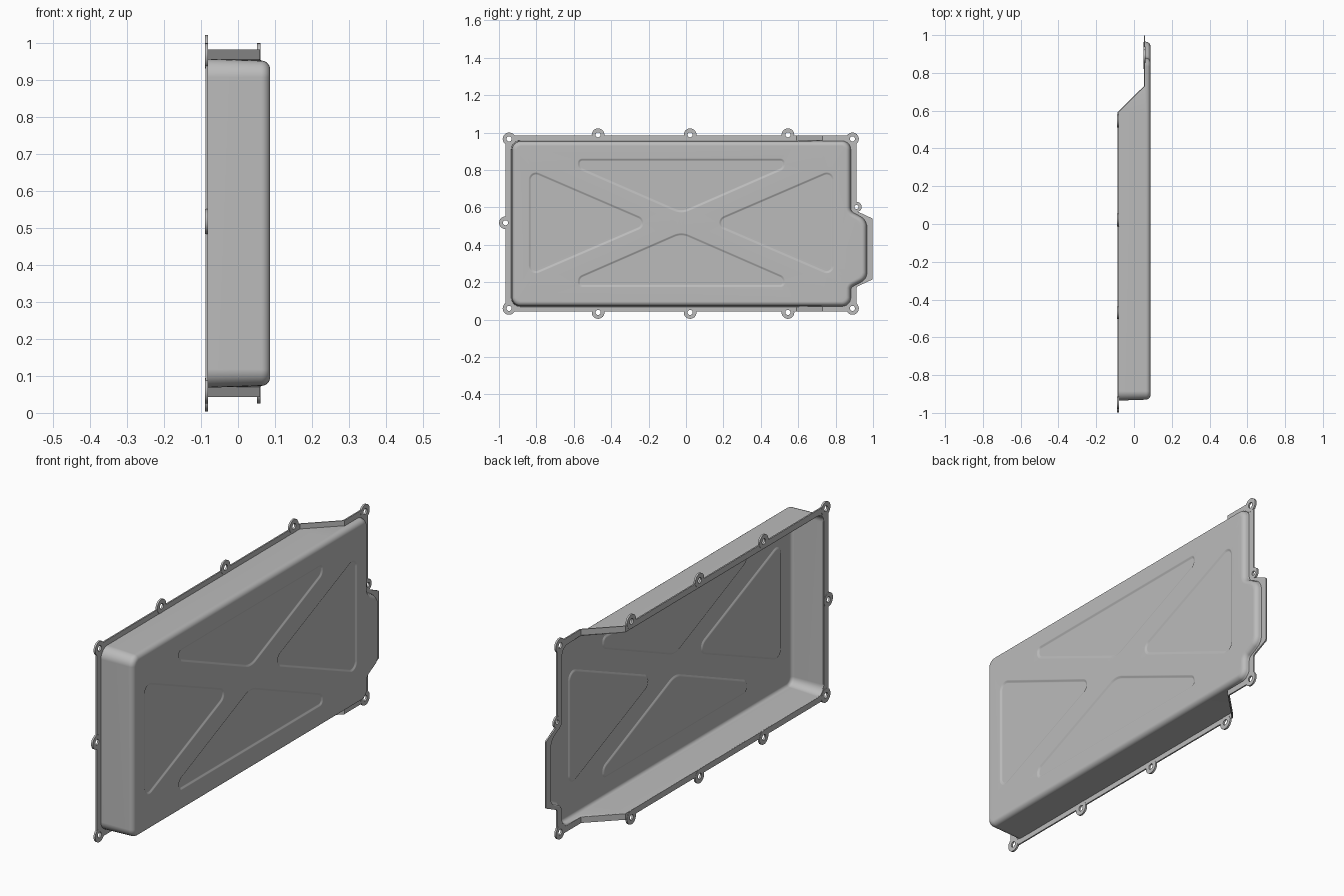
import bpy, bmesh, math
from mathutils import Vector, Matrix

if "Cube" in bpy.data.objects:
    bpy.data.objects.remove(bpy.data.objects["Cube"], do_unlink=True)

metal = bpy.data.materials.new("grey_metal")
metal.use_nodes = True
metal.diffuse_color = (0.5, 0.5, 0.5, 1)
metal.node_tree.nodes["Principled BSDF"].inputs["Base Color"].default_value = (0.5, 0.5, 0.5, 1)

RAMP_START, RAMP_END = 0.59, 0.73
LOW, HIGH = -0.085, 0.056
FACE = 0.087
MID_Y, MID_Z = -0.025, 0.5175


def rim_x(y):
    """Depth of the mounting rim: low, then a ramp, then high."""
    t = min(1, max(0, (y - RAMP_START) / (RAMP_END - RAMP_START)))
    return LOW + (HIGH - LOW) * t


def rounded(corners, inset=0.0, seg=6):
    """Counter-clockwise outline in (y, z) with rounded corners, moved inward by inset."""
    pts, n = [], len(corners)
    for i, (y, z, r) in enumerate(corners):
        p = Vector((y, z))
        d1 = (p - Vector(corners[i - 1][:2])).normalized()
        d2 = (Vector(corners[(i + 1) % n][:2]) - p).normalized()
        n1, n2 = Vector((-d1.y, d1.x)), Vector((-d2.y, d2.x))
        p = p + (n1 + n2) * (inset / (1 + n1.dot(n2)))
        if r == 0:
            pts.append(p)
            continue
        turn = math.atan2(d1.x * d2.y - d1.y * d2.x, d1.dot(d2))
        side = 1 if turn > 0 else -1
        r = max(0.003, r - side * inset)
        start = p - d1 * r * math.tan(abs(turn) / 2)
        centre = start + n1 * r * side
        for k in range(seg + 1):
            pts.append(centre + Matrix.Rotation(turn * k / seg, 2) @ (start - centre))
    return pts


def add_loop(bm, pts, depth):
    return [bm.verts.new((depth(p.x) if callable(depth) else depth, p.x, p.y)) for p in pts]


def loft(bm, loops):
    for a, b in zip(loops, loops[1:]):
        for i in range(len(a)):
            j = (i + 1) % len(a)
            bm.faces.new((a[i], a[j], b[j], b[i]))


def finish(bm, name):
    mesh = bpy.data.meshes.new(name)
    bm.to_mesh(mesh)
    bm.free()
    mesh.materials.append(metal)
    ob = bpy.data.objects.new(name, mesh)
    bpy.context.collection.objects.link(ob)
    return ob


def smooth(ob):
    bpy.ops.object.select_all(action='DESELECT')
    ob.select_set(True)
    bpy.context.view_layer.objects.active = ob
    bpy.ops.object.shade_smooth_by_angle(angle=math.radians(35))


def plan(left, low, right, top, r, bump):
    """Box outline with ramp break points and a bump on the rear edge."""
    return ([(left, low, r), (RAMP_START, low, 0), (RAMP_END, low, 0), (right, low, r)] + bump
            + [(right, top, r), (RAMP_END, top, 0), (RAMP_START, top, 0), (left, top, r)])


body = plan(-0.935, 0.068, 0.884, 0.958, 0.05,
            [(0.884, 0.17, 0.02), (0.97, 0.215, 0.06), (0.97, 0.535, 0.07), (0.884, 0.58, 0.03)])
rim = plan(-0.965, 0.043, 0.912, 0.983, 0.015,
           [(0.912, 0.175, 0.01), (0.998, 0.215, 0.01), (0.998, 0.54, 0.01), (0.912, 0.58, 0.01)])

# Pressed panels: two triangles at the ends, two flat wedges above and below
end_panel = [(-0.842, 0.809, 0.04), (-0.842, 0.226, 0.04), (-0.165, MID_Z, 0.04)]
wedge = [(MID_Y + 0.555, 0.862, 0.025), (MID_Y - 0.555, 0.862, 0.025), (MID_Y - 0.555, 0.805, 0.038),
         (MID_Y, 0.563, 0.1), (MID_Y + 0.555, 0.805, 0.038)]
panels = [end_panel, [(2 * MID_Y - y, z, r) for y, z, r in reversed(end_panel)],
          wedge, [(y, 2 * MID_Z - z, r) for y, z, r in reversed(wedge)]]

# Pan: drafted wall, rounded shoulder, face with pressed panels
bm = bmesh.new()
loops = [add_loop(bm, rounded(body), rim_x)]
radius, draft = 0.024, 0.005
for k in range(7):
    a = math.pi / 2 * k / 6
    loops.append(add_loop(bm, rounded(body, draft + radius * (1 - math.cos(a))),
                          FACE - radius + radius * math.sin(a)))
loft(bm, loops)
borders = [loops[-1]]
for panel in panels:
    steps = [add_loop(bm, rounded(panel, inset, 8), FACE - sink)
             for inset, sink in ((0, 0), (0.004, 0.001), (0.01, 0.005), (0.014, 0.006))]
    loft(bm, steps)
    bm.faces.new(steps[-1])
    borders.append(steps[0])
edges = [bm.edges.get((l[i - 1], l[i])) for l in borders for i in range(len(l))]
filled = bmesh.ops.triangle_fill(bm, use_beauty=True, edges=edges, normal=(1, 0, 0))
bm.normal_update()
for f in filled["geom"]:
    if isinstance(f, bmesh.types.BMFace) and f.normal.x < 0:
        f.normal_flip()
pan = finish(bm, "pan")
smooth(pan)
shell = pan.modifiers.new("shell", 'SOLIDIFY')
shell.thickness, shell.offset = 0.008, -1
pan.modifiers.new("clean_shading", 'WEIGHTED_NORMAL').keep_sharp = True

# Mounting rim following the ramp
bm = bmesh.new()
outer, inner = rounded(rim), rounded(body, 0.004)
ring = [add_loop(bm, pts, lambda y, s=s: rim_x(y) + s)
        for pts, s in ((outer, -0.0035), (outer, 0.0035), (inner, 0.0035), (inner, -0.0035))]
loft(bm, ring + [ring[0]])
flange = finish(bm, "mounting_rim")

# Bolt ears and their holes
ears = [(-0.965, MID_Z, 0.034), (0.912, 0.602, 0.027)]
for side in (-1, 1):
    ears += [(y, 0.513 + side * 0.475, 0.034) for y in (-0.47, 0.022, 0.545)]
    ears += [(y, 0.513 + side * 0.453, 0.034) for y in (-0.946, 0.89)]


def discs(name, scale, depth):
    bm = bmesh.new()
    for y, z, r in ears:
        place = Matrix.Translation((rim_x(y), y, z)) @ Matrix.Rotation(math.pi / 2, 4, 'Y')
        bmesh.ops.create_cone(bm, cap_ends=True, segments=32, radius1=r * scale,
                              radius2=r * scale, depth=depth, matrix=place)
    return finish(bm, name)


bpy.ops.object.select_all(action='DESELECT')
bpy.context.view_layer.objects.active = flange
for name, scale, depth, mode in (("bolt_ears", 1, 0.009, 'UNION'), ("bolt_holes", 0.4, 0.03, 'DIFFERENCE')):
    tool = discs(name, scale, depth)
    tool.hide_render = True
    mod = flange.modifiers.new(name, 'BOOLEAN')
    mod.object, mod.operation, mod.solver = tool, mode, 'EXACT'
    bpy.ops.object.modifier_apply(modifier=mod.name)
    bpy.data.objects.remove(tool, do_unlink=True)
smooth(flange)
